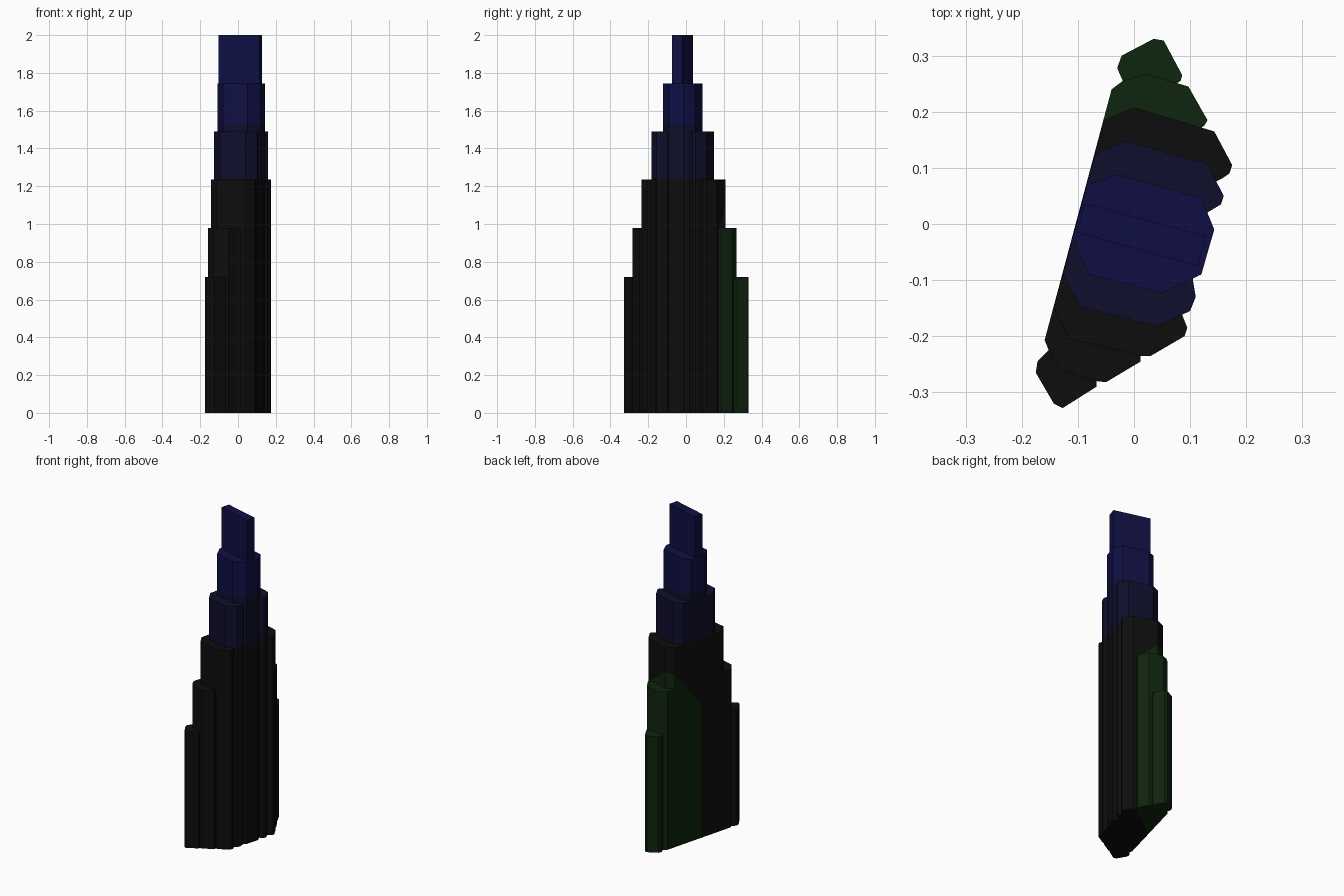
import bpy, bmesh
from mathutils import Vector


def paint(name, rgb):
    m = bpy.data.materials.new(name)
    m.diffuse_color = (*rgb, 1)
    return m


MATS = [paint("charcoal", (0.0042, 0.0042, 0.0042)),
        paint("dark green", (0.0046, 0.018, 0.0046)),
        paint("navy", (0.0045, 0.0045, 0.025)),
        paint("deep blue", (0.0047, 0.0047, 0.057))]

NAVY_Z, BLUE_Z = 1.237, 1.53


# Green zone: behind a diagonal line in plan and below a sloped plane
def plan_side(p):
    return p.y - 0.754 * (p.x + 0.104)


def slope_side(p):
    return 0.79 - 0.37 * p.x + 1.387 * p.y - p.z


CUTS = [(Vector((0, 0, NAVY_Z)), Vector((0, 0, 1))),
        (Vector((0, 0, BLUE_Z)), Vector((0, 0, 1))),
        (Vector((-0.104, 0, 0)), Vector((-0.754, 1, 0)).normalized()),
        (Vector((0, 0, 0.79)), Vector((-0.37, 1.387, -1)).normalized())]


def wall(y, inset):
    """Point on the long straight west wall."""
    return (-0.104 + 0.267 * y + inset, y)


def tier(name, outline, top):
    """Extrude a footprint from the ground and colour it by zone."""
    bm = bmesh.new()
    face = bm.faces.new([bm.verts.new((x, y, 0)) for x, y in outline])
    ext = bmesh.ops.extrude_face_region(bm, geom=[face], use_keep_orig=True)
    for v in ext["geom"]:
        if isinstance(v, bmesh.types.BMVert):
            v.co.z = top
    bmesh.ops.recalc_face_normals(bm, faces=bm.faces)
    for co, no in CUTS:
        bmesh.ops.bisect_plane(bm, geom=bm.verts[:] + bm.edges[:] + bm.faces[:],
                               plane_co=co, plane_no=no, dist=1e-5)
    for f in bm.faces:
        c = f.calc_center_median()
        if c.z > BLUE_Z:
            f.material_index = 3
        elif c.z > NAVY_Z:
            f.material_index = 2
        elif plan_side(c) > 0 and slope_side(c) > 0:
            f.material_index = 1
    me = bpy.data.meshes.new(name)
    bm.to_mesh(me)
    bm.free()
    for m in MATS:
        me.materials.append(m)
    bpy.context.collection.objects.link(bpy.data.objects.new(name, me))


# Lowest tier, showing at the two ends
tier("tier_1", [(-0.143, -0.32), (-0.127, -0.328), (-0.067, -0.29), (-0.067, -0.27),
                (0.075, 0.25), (0.083, 0.255), (0.086, 0.265), (0.053, 0.327),
                (0.035, 0.33), (-0.022, 0.30), (-0.03, 0.278), (-0.02, 0.255),
                (-0.025, 0.235), (-0.145, -0.215), (-0.152, -0.225),
                (-0.172, -0.245), (-0.175, -0.265)], 0.72)

# Second tier
tier("tier_2", [wall(-0.207, 0), (-0.152, -0.225), (-0.13, -0.262), (-0.067, -0.28),
                (-0.05, -0.282), (0.012, -0.245), (0.012, -0.225), (0.11, 0.165),
                (0.125, 0.175), (0.131, 0.185), (0.097, 0.245), (0.02, 0.268),
                (-0.02, 0.255), wall(0.24, 0)], 0.98)

# Third tier
tier("tier_3", [wall(-0.15, 0.0005), (-0.115, -0.205), (0.012, -0.235), (0.03, -0.235),
                (0.09, -0.2), (0.095, -0.185), (0.085, -0.16), (0.075, -0.14),
                (0.135, 0.07), (0.155, 0.08), (0.17, 0.09), (0.175, 0.105),
                (0.143, 0.165), (0.0, 0.208), wall(0.185, 0.0005)], 1.235)

# Fourth tier
tier("tier_4", [wall(-0.09, 0.001), (-0.095, -0.148), (0.04, -0.183), (0.10, -0.155),
                (0.11, -0.13), (0.105, -0.1), (0.13, 0.02), (0.155, 0.035),
                (0.16, 0.05), (0.13, 0.108), (-0.015, 0.148), wall(0.125, 0.001)], 1.49)

# Fifth tier
tier("tier_5", [wall(-0.025, 0.0015), (-0.08, -0.09), (0.05, -0.123), (0.12, -0.09),
                (0.143, -0.01), (0.12, 0.047), (-0.03, 0.088),
                wall(0.07, 0.0015)], 1.745)

# Thin crown slab
tier("crown_slab", [(-0.102, -0.015), (0.114, -0.075), (0.128, -0.022),
                    (-0.088, 0.037)], 2.0)
